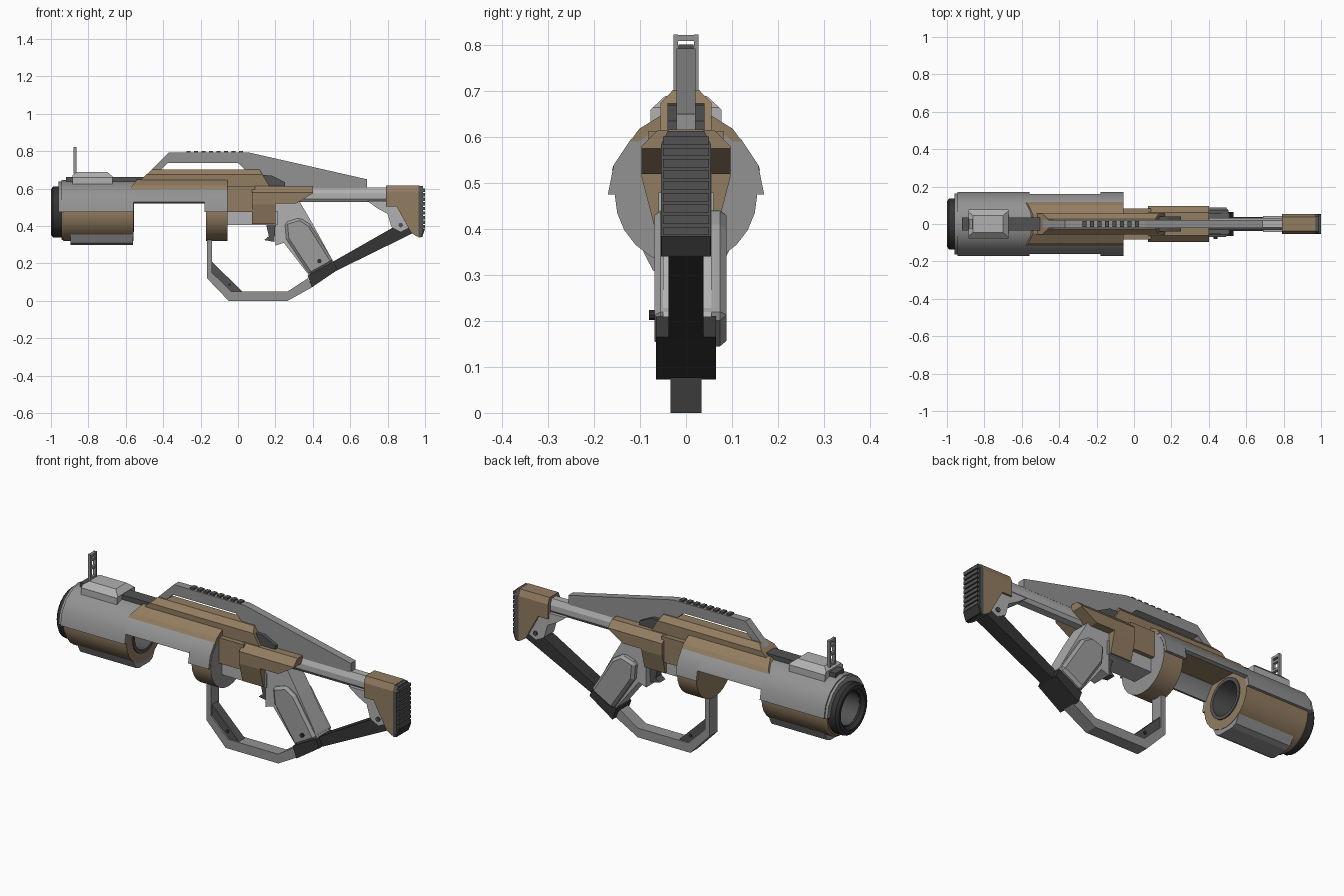
import bpy, bmesh, math
from mathutils import Vector


def material(name, rgb):
    m = bpy.data.materials.new(name)
    m.diffuse_color = (*rgb, 1)
    return m


GREY = material("mid grey", (0.29, 0.29, 0.29))
LIGHT = material("light grey", (0.44, 0.44, 0.44))
PANEL = material("panel grey", (0.34, 0.34, 0.34))
DARK = material("dark grey", (0.085, 0.085, 0.085))
BLACK = material("near black", (0.035, 0.035, 0.035))
BROWN = material("brown", (0.29, 0.205, 0.12))
AXIS = 0.475  # height of the barrel axis


def finish(name, bm, mat, smooth=False):
    bmesh.ops.recalc_face_normals(bm, faces=bm.faces)
    if smooth:
        for f in bm.faces:
            f.smooth = True
        for e in bm.edges:
            e.smooth = e.calc_face_angle(0) < math.radians(30)
    me = bpy.data.meshes.new(name)
    bm.to_mesh(me)
    bm.free()
    me.materials.append(mat)
    ob = bpy.data.objects.new(name, me)
    bpy.context.collection.objects.link(ob)
    return ob


def extrude(pts, place, step):
    bm = bmesh.new()
    face = bm.faces.new([bm.verts.new(place(*p)) for p in pts])
    out = bmesh.ops.extrude_face_region(bm, geom=[face])["geom"]
    verts = [v for v in out if isinstance(v, bmesh.types.BMVert)]
    bmesh.ops.translate(bm, vec=step, verts=verts)
    return bm


def prism(name, pts, y0, y1, mat, bevel=0):
    """Side profile (x, z) extruded across y."""
    ob = finish(name, extrude(pts, lambda x, z: (x, y0, z), Vector((0, y1 - y0, 0))), mat)
    if bevel:
        b = ob.modifiers.new("bevel", 'BEVEL')
        b.width, b.segments, b.limit_method = bevel, 1, 'ANGLE'
    return ob


def shaped(name, pts, widths, mat):
    """Side profile whose half width follows (z, half width) pairs, lowest first."""
    bm = extrude(pts, lambda x, z: (x, -1, z), Vector((0, 2, 0)))
    for z, _ in widths:
        bmesh.ops.bisect_plane(bm, geom=bm.verts[:] + bm.edges[:] + bm.faces[:],
                               plane_co=(0, 0, z), plane_no=(0, 0, 1))
    for v in bm.verts:
        w = widths[0][1] if v.co.z < widths[0][0] else widths[-1][1]
        for (za, wa), (zb, wb) in zip(widths, widths[1:]):
            if za <= v.co.z <= zb:
                w = wa + (wb - wa) * (v.co.z - za) / (zb - za)
        v.co.y *= w
    return finish(name, bm, mat)


def bar(name, pts, x0, x1, mat, smooth=False):
    """Cross-section (y, z) extruded along x."""
    return finish(name, extrude(pts, lambda y, z: (x0, y, z), Vector((x1 - x0, 0, 0))), mat, smooth)


def box(name, x0, x1, y0, y1, z0, z1, mat):
    return bar(name, [(y0, z0), (y1, z0), (y1, z1), (y0, z1)], x0, x1, mat)


def lathe(name, profile, mat, n=24):
    """Closed (x, radius) profile turned round the barrel axis."""
    bm = bmesh.new()
    rings = []
    for i in range(n):
        a = 2 * math.pi * i / n
        rings.append([bm.verts.new((x, r * math.cos(a), AXIS + r * math.sin(a))) for x, r in profile])
    k = len(profile)
    for i in range(n):
        p, q = rings[i], rings[(i + 1) % n]
        for j in range(k):
            bm.faces.new((p[j], p[(j + 1) % k], q[(j + 1) % k], q[j]))
    return finish(name, bm, mat, True)


def shell(name, start, x0, x1, mat, ro=0.17, ri=0.15):
    """Half ring over the barrel."""
    angles = [start, 22.5, 45, 67.5, 90, 112.5, 135, 157.5, 180 - start]
    arc = lambda r, seq: [(r * math.cos(math.radians(a)), AXIS + r * math.sin(math.radians(a))) for a in seq]
    return bar(name, arc(ro, angles) + arc(ri, angles[::-1]), x0, x1, mat, True)


def pin(name, x, z, y0, y1, r, mat):
    return prism(name, [(x + r * math.cos(i * math.pi / 5), z + r * math.sin(i * math.pi / 5))
                        for i in range(10)], y0, y1, mat)


# Barrel, muzzle and bore
lathe("barrel_jacket", [(-0.945, 0.145), (-0.93, 0.155), (-0.56, 0.155), (-0.56, 0.105), (-0.945, 0.105)], BROWN)
lathe("muzzle_ring", [(-1, 0.122), (-0.988, 0.136), (-0.93, 0.136), (-0.93, 0.09), (-0.985, 0.09), (-1, 0.105)], BLACK)
lathe("bore_sleeve", [(-0.975, 0.106), (-0.555, 0.106), (-0.555, 0.088), (-0.975, 0.088)], DARK)
bar("lower_barrel_plate", [(-0.095, 0.355), (-0.072, 0.31), (-0.045, 0.299), (0.045, 0.299), (0.072, 0.31),
                           (0.095, 0.355)], -0.895, -0.562, GREY)

# Upper shell, bridging the open chamber to the drum
shell("front_shell", 0, -0.945, -0.56, GREY)
lathe_front = shell("front_shell_lip", 0, -0.96, -0.945, GREY, 0.163, 0.13)
shell("bridge_shell", 18, -0.56, -0.18, GREY)
shell("rear_shell", 0, -0.18, -0.057, GREY)
drum = bar("drum", [(0.155 * math.cos(i * math.pi / 12), AXIS + 0.155 * math.sin(i * math.pi / 12))
                    for i in range(24)], -0.17, -0.055, BROWN, True)
drum.data.materials.append(GREY)
for f in drum.data.polygons:
    f.material_index = int(f.normal.x > 0.5)

# Brown top cover in two tiers
shaped("cover_base", [(-0.585, 0.59), (-0.54, 0.65), (-0.055, 0.65), (-0.055, 0.59)],
       [(0.59, 0.122), (0.618, 0.102), (0.65, 0.05)], BROWN)
shaped("cover_ridge", [(-0.56, 0.61), (-0.46, 0.703), (0.115, 0.703), (0.17, 0.61)],
       [(0.61, 0.055), (0.675, 0.055), (0.703, 0.028)], BROWN)
prism("cover_tail", [(0.1, 0.6), (0.1, 0.675), (0.18, 0.67), (0.25, 0.635), (0.25, 0.6)], -0.04, 0.04, DARK)

# Receiver
box("receiver_neck", -0.06, 0.09, -0.082, 0.082, 0.475, 0.613, BROWN)
box("receiver_underside", -0.06, 0.21, -0.06, 0.06, 0.405, 0.48, LIGHT)
shaped("receiver_rear", [(0.075, 0.615), (0.4, 0.615), (0.4, 0.575), (0.31, 0.52), (0.2, 0.52), (0.2, 0.41),
                         (0.075, 0.41)], [(0.41, 0.07), (0.515, 0.097), (0.58, 0.097), (0.615, 0.062)], BROWN)

# Carry handle with grip teeth
prism("carry_handle", [(-0.5, 0.665), (-0.37, 0.793), (0.06, 0.793), (0.69, 0.65), (0.69, 0.6), (0.2, 0.6),
                       (0.11, 0.66), (0.04, 0.7), (0, 0.737), (-0.375, 0.737), (-0.45, 0.665)], -0.021, 0.021, GREY)
for i in range(8):
    x = -0.275 + i * 0.04
    box("handle_tooth", x, x + 0.022, -0.016, 0.016, 0.79, 0.802, DARK)

# Front sight on a short rail
box("sight_rail", -0.92, -0.48, -0.035, 0.035, 0.63, 0.663, DARK)
shaped("sight_base", [(-0.885, 0.615), (-0.885, 0.672), (-0.86, 0.69), (-0.7, 0.69), (-0.67, 0.665), (-0.67, 0.615)],
       [(0.615, 0.077), (0.66, 0.077), (0.69, 0.045)], LIGHT)
for s in (-1, 1):
    box("sight_post", -0.88, -0.863, s * 0.022 - 0.005, s * 0.022 + 0.005, 0.68, 0.823, GREY)
for z in (0.69, 0.745, 0.79, 0.815):
    box("sight_crossbar", -0.879, -0.864, -0.02, 0.02, z - 0.006, z + 0.007, GREY)

# Pistol grip, trigger and pin
prism("grip_core", [(0.2, 0.53), (0.33, 0.53), (0.4, 0.41), (0.512, 0.205), (0.385, 0.13), (0.245, 0.31),
                    (0.2, 0.295)], -0.05, 0.055, LIGHT)
prism("grip_panel", [(0.25, 0.42), (0.33, 0.445), (0.385, 0.41), (0.512, 0.208), (0.385, 0.138), (0.258, 0.33)],
      -0.069, 0.088, PANEL, 0.014)
prism("grip_base", [(0.372, 0.135), (0.512, 0.21), (0.532, 0.165), (0.395, 0.073)], -0.065, 0.065, BLACK)
pin("grip_pin", 0.435, 0.213, -0.08, -0.06, 0.011, BLACK)
prism("trigger", [(0.15, 0.41), (0.2, 0.41), (0.195, 0.315), (0.14, 0.325), (0.165, 0.345)], -0.025, 0.025, DARK)

# Hand guard loop
prism("guard_loop", [(-0.165, 0.36), (-0.165, 0.12), (-0.05, 0), (0.265, 0), (0.4, 0.075), (0.372, 0.12),
                     (0.265, 0.05), (-0.035, 0.05), (-0.138, 0.15), (-0.138, 0.36)], -0.034, 0.034, GREY)
prism("guard_gusset", [(-0.14, 0.21), (0.025, 0.048), (-0.037, 0.048), (-0.14, 0.15)], -0.025, 0.025, DARK)
pin("guard_pin", -0.045, 0.088, -0.03, 0.03, 0.009, BLACK)

# Stock tube, lower strut and bracket
bar("stock_tube", [(-0.018, 0.605), (0.018, 0.605), (0.032, 0.575), (0.032, 0.545), (0.02, 0.528), (-0.02, 0.528),
                   (-0.032, 0.545), (-0.032, 0.575)], 0.25, 0.82, LIGHT)
prism("stock_strut", [(0.505, 0.208), (0.86, 0.41), (0.93, 0.4), (0.935, 0.362), (0.53, 0.163)], -0.038, 0.038, BLACK)
prism("stock_bracket", [(0.69, 0.535), (0.86, 0.535), (0.93, 0.4), (0.87, 0.37), (0.82, 0.395), (0.8, 0.465),
                        (0.745, 0.495)], -0.042, 0.042, LIGHT)
pin("bracket_pin", 0.87, 0.405, -0.05, 0.05, 0.012, DARK)

# Butt with ribbed pad
shaped("butt", [(0.79, 0.505), (0.79, 0.617), (0.97, 0.617), (0.97, 0.345), (0.955, 0.345), (0.925, 0.365),
                (0.848, 0.505)], [(0.345, 0.053), (0.585, 0.053), (0.617, 0.038)], BROWN)
shaped("butt_pad", [(0.965, 0.34), (0.965, 0.613), (0.988, 0.613), (0.988, 0.385), (0.975, 0.34)],
       [(0.34, 0.054), (0.585, 0.054), (0.613, 0.04)], DARK)
prism("butt_toe", [(0.985, 0.385), (1, 0.385), (0.985, 0.342), (0.972, 0.342)], -0.053, 0.053, BLACK)
for i in range(9):
    z = 0.387 + i * 0.0245
    box("pad_rib", 0.985, 1.0, -0.05, 0.05, z, z + 0.018, DARK)
